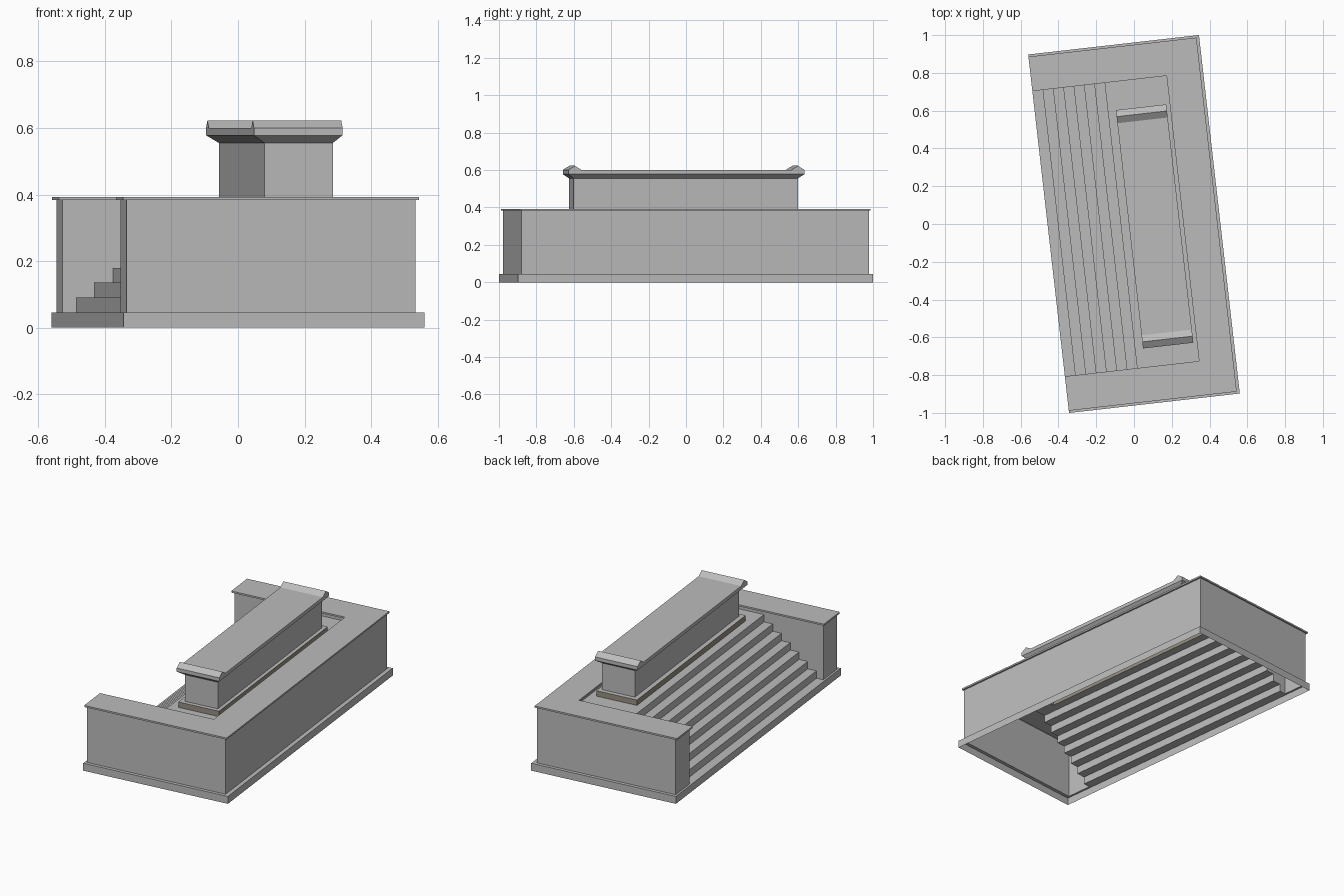
import bpy, bmesh, math

cube = bpy.data.objects.get("Cube")
if cube:
    bpy.data.objects.remove(cube, do_unlink=True)

TURN = math.radians(6.5)


def material(name, color):
    m = bpy.data.materials.new(name)
    m.use_nodes = True
    m.diffuse_color = color
    m.node_tree.nodes["Principled BSDF"].inputs["Base Color"].default_value = color
    return m


stone = material("grey stone", (0.5, 0.5, 0.5, 1))
brown = material("brown stone", (0.3, 0.265, 0.215, 1))


def loft(name, rings, mat=stone, closed=True, start=False, end=False):
    """Join matching rings of points with quads, optionally filling the ends."""
    bm = bmesh.new()
    loops = [[bm.verts.new(p) for p in ring] for ring in rings]
    n = len(rings[0])
    for a, b in zip(loops, loops[1:]):
        for i in range(n if closed else n - 1):
            j = (i + 1) % n
            bm.faces.new((a[i], a[j], b[j], b[i]))
    if start:
        bm.faces.new(loops[0][::-1])
    if end:
        bm.faces.new(loops[-1])
    if start and end:
        bmesh.ops.recalc_face_normals(bm, faces=bm.faces)
    mesh = bpy.data.meshes.new(name)
    bm.to_mesh(mesh)
    bm.free()
    mesh.materials.append(mat)
    ob = bpy.data.objects.new(name, mesh)
    ob.rotation_euler.z = TURN
    bpy.context.collection.objects.link(ob)
    return ob


def rect(x0, x1, y0, y1, z):
    return [(x0, y0, z), (x1, y0, z), (x1, y1, z), (x0, y1, z)]


def u_plan(x0, x1, y, xi, yi, z):
    """U-shaped outline, open towards -x."""
    return rect(x0, x1, -y, y, z) + [(x0, yi, z), (xi, yi, z), (xi, -yi, z), (x0, -yi, z)]


BASE, WALL, RIM = 0.045, 0.383, 0.393
X0, X1, Y = -0.443, 0.43, 0.935      # wall outside
XI, YI = 0.275, 0.775                # wall inside
RISE, TREAD, STEPS = 0.045, 0.055, 7

# Base skirt with its ledge, open below
loft("base_skirt", [rect(-0.455, 0.455, -0.955, 0.955, 0),
                    rect(-0.455, 0.455, -0.955, 0.955, BASE),
                    rect(X0, X1, -Y, Y, BASE)])

# Outer wall, wrapping around to the open stair side
path = [(X0, -YI), (X0, -Y), (X1, -Y), (X1, Y), (X0, Y), (X0, YI)]
loft("outer_wall", [[(x, y, z) for x, y in path] for z in (BASE, WALL)], closed=False)

# Overhanging slab on top of the wall
rim = (-0.455, 0.44, 0.943, 0.26, 0.76)
loft("wall_coping", [u_plan(X0, X1, Y, XI, YI, WALL), u_plan(*rim, WALL),
                     u_plan(*rim, RIM)], end=True)

# Stairs
profile = [(X0, BASE)]
for i in range(1, STEPS + 1):
    x = -0.455 + TREAD * i
    profile += [(x, RISE * i), (x, RISE * (i + 1))]
loft("stairs", [[(x, y, z) for x, z in profile] for y in (YI, -YI)], closed=False)
XP, ZP = profile[-1]

# Inner side walls that follow the stairs, then the inner back wall
for side, label in ((1, "back"), (-1, "front")):
    rings = [[(x, side * YI, z) for x, z in profile],
             [(x, side * YI, WALL) for x, z in profile]]
    loft("stair_side_wall_" + label, rings, closed=False)
inner = [(XP, YI), (XI, YI), (XI, -YI), (XP, -YI)]
loft("inner_wall", [[(x, y, z) for x, y in inner] for z in (ZP, WALL)], closed=False)

# Landing around the brown plinth
plinth = (-0.02, 0.236, -0.655, 0.605)
loft("landing", [rect(XP, XI, -YI, YI, ZP), rect(*plinth, ZP)])
loft("plinth", [rect(*plinth, ZP), rect(*plinth, RIM)], brown)

# Central block flaring out to its lid
body = (0.008, 0.215, -0.63, 0.577)
lid = (-0.027, 0.241, -0.66, 0.61)
loft("central_block", [rect(*plinth, RIM), rect(*body, RIM), rect(*body, 0.555),
                       rect(*lid, 0.578)])

# Lid with a small ridge at each end
x0, x1, y0, y1 = lid
R, TOP, PEAK = 0.035, 0.6, 0.623
outline = [(y0, 0.578), (y0, TOP), (y0 + R, PEAK), (y0 + 2 * R, TOP),
           (y1 - 2 * R, TOP), (y1 - R, PEAK), (y1, TOP), (y1, 0.578)]
loft("block_lid", [[(x, y, z) for y, z in outline] for x in (x0, x1)], start=True, end=True)
